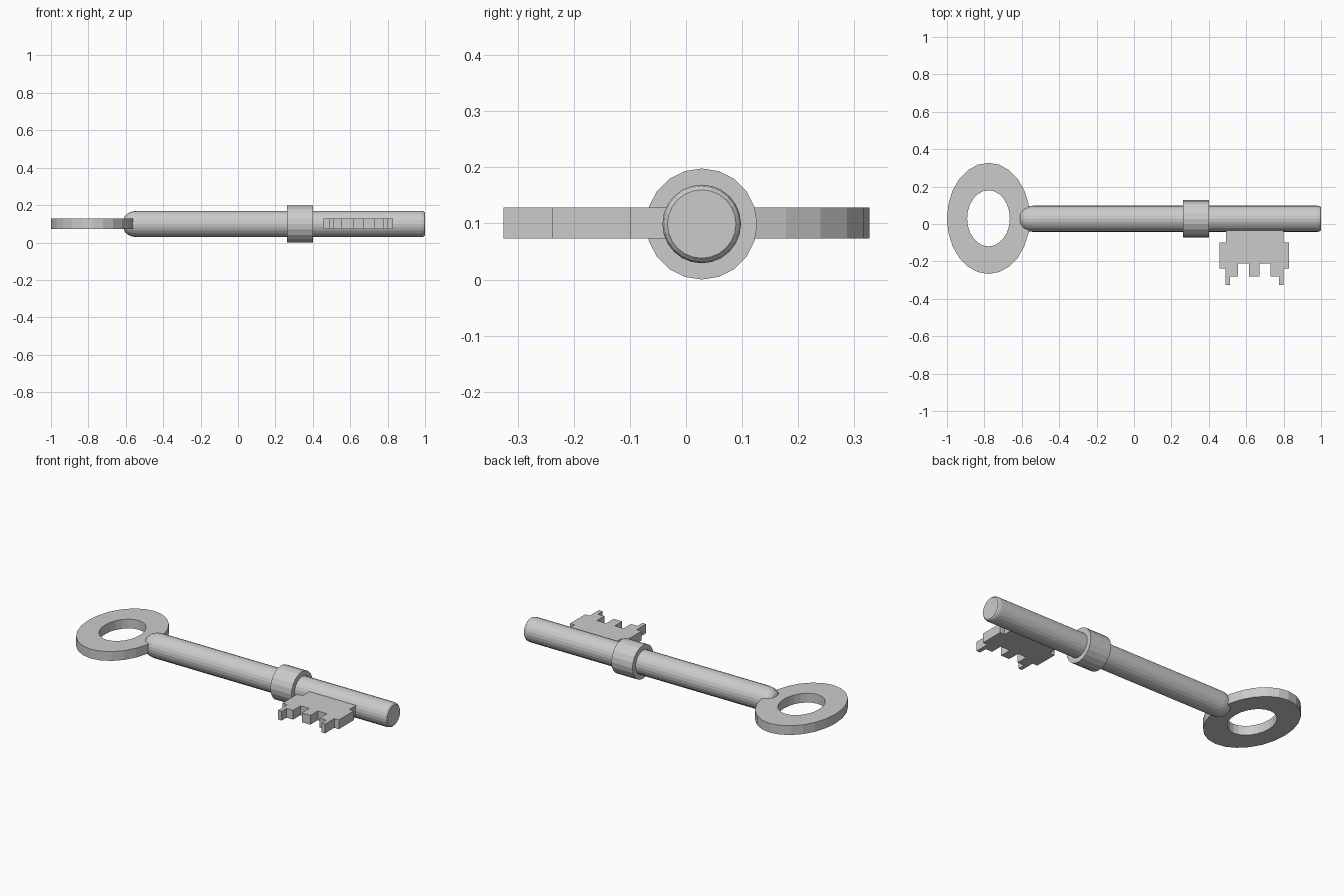
import bpy, bmesh
from math import sin, cos, pi

if "Cube" in bpy.data.objects:
    bpy.data.objects.remove(bpy.data.objects["Cube"])

YC, ZC = 0.028, 0.099      # shaft axis
Z0, Z1 = 0.073, 0.128      # flat plate thickness


def finish(name, bm):
    bmesh.ops.recalc_face_normals(bm, faces=bm.faces)
    me = bpy.data.meshes.new(name)
    bm.to_mesh(me)
    bm.free()
    ob = bpy.data.objects.new(name, me)
    bpy.context.collection.objects.link(ob)
    return ob


def lathe(name, profile, n):
    """Spin (x, radius) points round the shaft axis and cap both ends."""
    bm = bmesh.new()
    rings = [[bm.verts.new((x, YC + r * cos(2 * pi * i / n), ZC + r * sin(2 * pi * i / n)))
              for i in range(n)] for x, r in profile]
    for a, b in zip(rings, rings[1:]):
        for i in range(n):
            j = (i + 1) % n
            bm.faces.new((a[i], a[j], b[j], b[i]))
    bm.faces.new(rings[0])
    bm.faces.new(rings[-1])
    return finish(name, bm)


# Shaft with a rounded tail and a softened tip
lathe("shaft", [(-0.61, 0.03), (-0.603, 0.045), (-0.588, 0.058), (-0.565, 0.067), (-0.54, 0.07),
                (0.98, 0.07), (0.994, 0.067), (1.0, 0.061)], 24)

# Collar
lathe("collar", [(0.262, 0.099), (0.40, 0.099)], 20)

# Oval bow ring
N = 24
bm = bmesh.new()
loops = []
for rx, ry, z in ((0.222, 0.297, Z0), (0.222, 0.297, Z1), (0.114, 0.15, Z1), (0.114, 0.15, Z0)):
    loops.append([bm.verts.new((-0.778 + rx * cos(2 * pi * i / N), 0.03 + ry * sin(2 * pi * i / N), z))
                  for i in range(N)])
for k in range(4):
    a, b = loops[k], loops[(k + 1) % 4]
    for i in range(N):
        j = (i + 1) % N
        bm.faces.new((a[i], a[j], b[j], b[i]))
finish("bow", bm)

# Toothed bit
outline = [(0.492, 0.0), (0.492, -0.098), (0.458, -0.098), (0.458, -0.238), (0.49, -0.238),
           (0.49, -0.325), (0.514, -0.325), (0.514, -0.28), (0.557, -0.28), (0.557, -0.21),
           (0.614, -0.21), (0.614, -0.28), (0.67, -0.28), (0.67, -0.21), (0.731, -0.21),
           (0.731, -0.28), (0.774, -0.28), (0.774, -0.325), (0.798, -0.325), (0.798, -0.238),
           (0.828, -0.238), (0.828, -0.098), (0.798, -0.098), (0.798, 0.0)]
bm = bmesh.new()
face = bm.faces.new([bm.verts.new((x, y, Z0)) for x, y in outline])
ext = bmesh.ops.extrude_face_region(bm, geom=[face], use_keep_orig=True)
bmesh.ops.translate(bm, vec=(0, 0, Z1 - Z0),
                    verts=[g for g in ext["geom"] if isinstance(g, bmesh.types.BMVert)])
finish("bit", bm)
